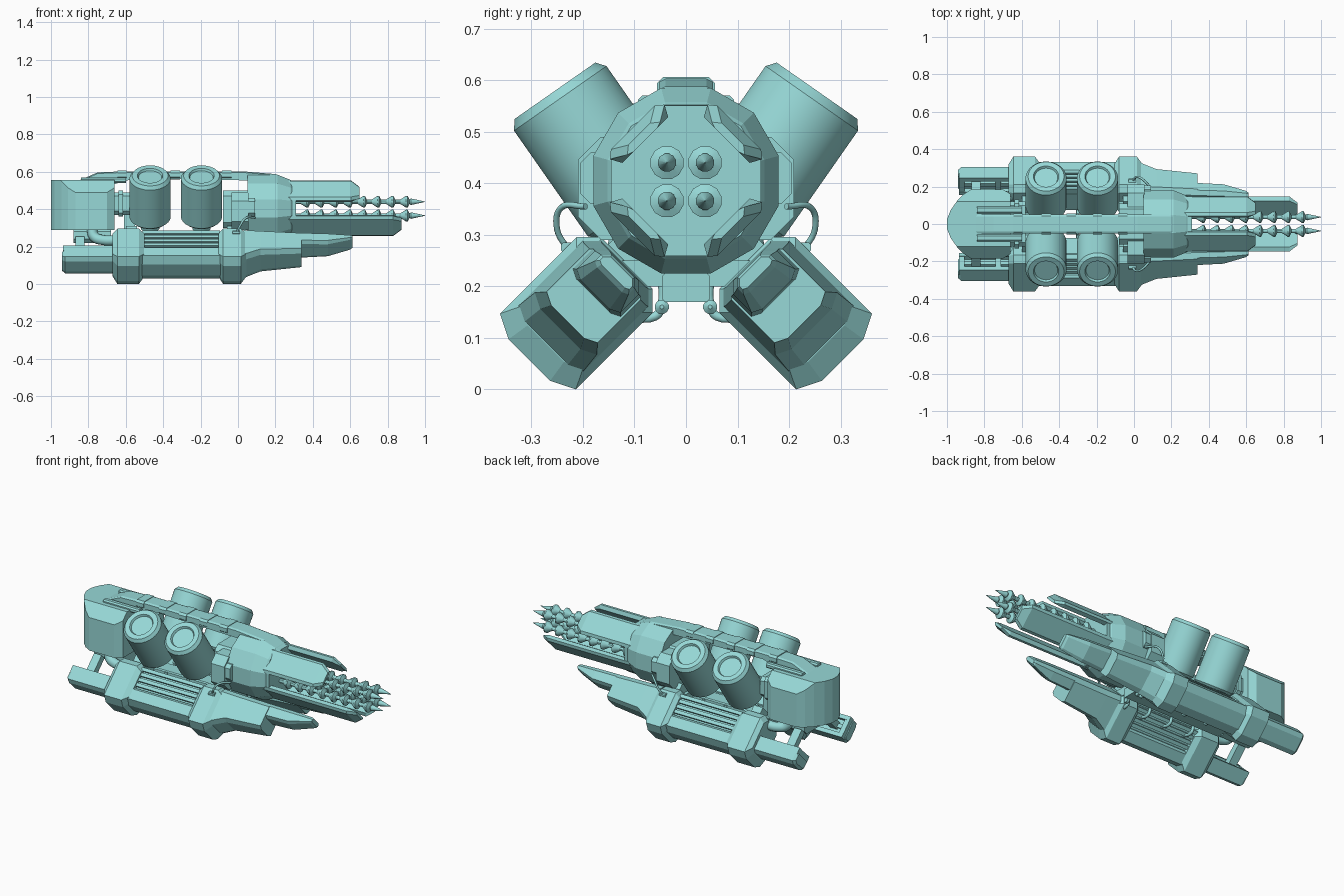
import bpy, bmesh, math
from mathutils import Vector

if "Cube" in bpy.data.objects:
    bpy.data.objects.remove(bpy.data.objects["Cube"])

teal = bpy.data.materials.new("pale_teal")
teal.diffuse_color = (0.31, 0.69, 0.68, 1)
teal.use_nodes = True
teal.node_tree.nodes["Principled BSDF"].inputs["Base Color"].default_value = teal.diffuse_color
R2 = math.sqrt(0.5)
AXIS_Z = 0.405          # main barrel axis height
POD_Z = 0.361           # point the lower pods radiate from


def finish(bm, name, smooth=False):
    bmesh.ops.recalc_face_normals(bm, faces=bm.faces[:])
    me = bpy.data.meshes.new(name)
    bm.to_mesh(me)
    bm.free()
    ob = bpy.data.objects.new(name, me)
    bpy.context.collection.objects.link(ob)
    me.materials.append(teal)
    if smooth:
        bpy.context.view_layer.objects.active = ob
        bpy.ops.object.select_all(action='DESELECT')
        ob.select_set(True)
        bpy.ops.object.shade_smooth_by_angle(angle=math.radians(30))
    return ob


def loft_bm(rings):
    bm = bmesh.new()
    vs = [[bm.verts.new(p) for p in r] for r in rings]
    n = len(rings[0])
    for a, b in zip(vs, vs[1:]):
        for i in range(n):
            j = (i + 1) % n
            bm.faces.new((a[i], a[j], b[j], b[i]))
    bm.faces.new(vs[0])
    bm.faces.new(vs[-1])
    return bm


def loft(name, rings, smooth=False):
    return finish(loft_bm(rings), name, smooth)


def lathe(name, prof, origin, direction, n, smooth=False):
    """prof: (distance along axis, radius)"""
    q = Vector(direction).to_track_quat('Z', 'Y')
    ang = [(i + .5) * 2 * math.pi / n for i in range(n)]
    rings = [[Vector(origin) + q @ Vector((r * math.cos(a), r * math.sin(a), t))
              for a in ang] for t, r in prof]
    return loft(name, rings, smooth)


def box(name, x0, x1, y0, y1, z0, z1, c=0.0):
    """Box along x with chamfered long edges."""
    pts = chamfer_rect(y0, y1, z0, z1, max(c, .0005))
    return loft(name, [[(x, y, z) for y, z in pts] for x in (x0, x1)])


def chamfer_rect(a0, a1, b0, b1, c):
    return [(a0 + c, b0), (a1 - c, b0), (a1, b0 + c), (a1, b1 - c),
            (a1 - c, b1), (a0 + c, b1), (a0, b1 - c), (a0, b0 + c)]


def tube(name, pts, r):
    cu = bpy.data.curves.new(name, 'CURVE')
    cu.dimensions = '3D'
    cu.bevel_depth = r
    cu.bevel_resolution = 3
    cu.use_fill_caps = True
    cu.resolution_u = 6
    sp = cu.splines.new('BEZIER')
    sp.bezier_points.add(len(pts) - 1)
    for bp, p in zip(sp.bezier_points, pts):
        bp.co = p
        bp.handle_left_type = bp.handle_right_type = 'AUTO'
    ob = bpy.data.objects.new(name, cu)
    bpy.context.collection.objects.link(ob)
    cu.materials.append(teal)


# Front barrel: twelve-sided drum tapering to an eight-sided muzzle
k12, k8 = math.cos(math.pi / 12), math.cos(math.pi / 8)
lathe("barrel_drum", [(.05, .18 / k12), (.21, .18 / k12), (.28, .152 / k12), (.29, .145 / k12)],
      (0, 0, AXIS_Z), (1, 0, 0), 12)
lathe("muzzle", [(.2, .146 / k8), (.31, .146 / k8)], (0, 0, AXIS_Z), (1, 0, 0), 8)

# Four diagonal petals around the drills; the lower pair is longer
for sy in (-1, 1):
    for sz, end in ((1, .65), (-1, .875)):
        rings = []
        for x, w, r0, r1 in ((.28, .075, .112, .146), (end - .045, .075, .112, .146),
                             (end, .045, .112, .128)):
            sec = [(r0, -w + .012), (r1 - .012, -w), (r1, -w + .015),
                   (r1, w - .015), (r1 - .012, w), (r0, w - .012)]
            rings.append([(x, sy * (r + v) * R2, AXIS_Z + sz * (r - v) * R2) for r, v in sec])
        loft("petal", rings)

# Four barbed drill rods
prof = [(.29, .012)]
for i in range(8):
    x = .335 + i * .076
    prof += [(x, .012), (x + .032, .033), (x + .04, .033), (x + .05, .012)]
prof += [(.925, .018), (1.0, .001)]
for sy in (-1, 1):
    for dz in (-.037, .037):
        lathe("drill_rod", prof, (0, sy * .037, .403 + dz), (1, 0, 0), 12, True)

# Rear engine block: rounded plan with sloped top sides
half = [(-.66, .16), (-.70, .185), (-.87, .185), (-.91, .16), (-.945, .125), (-.98, .075), (-1.0, .025)]
plan = half + [(x, -y) for x, y in reversed(half)]
bm = loft_bm([[(x, y, z) for x, y in plan] for z in (.29, .555)])
for s in (-1, 1):
    bmesh.ops.bisect_plane(bm, geom=bm.verts[:] + bm.edges[:] + bm.faces[:], plane_co=(0, s * .185, .49),
                           plane_no=Vector((0, s * .065, .065)).normalized(), clear_outer=True)
    bmesh.ops.holes_fill(bm, edges=[e for e in bm.edges if e.is_boundary], sides=0)
finish(bm, "engine_block")
box("engine_block_base", -.88, -.68, -.12, .12, .22, .30, .02)
box("rear_coupling", -.67, -.58, -.12, .12, .37, .49, .02)
box("rear_coupling_rib", -.64, -.615, -.13, .13, .36, .50, .02)

# Side plates and neck behind the barrel drum
box("neck", -.08, .06, -.11, .11, .30, .50, .03)
box("side_plate", -.035, .055, -.21, .21, .29, .49, .045)
box("side_plate_rib", .0, .09, -.205, .205, .36, .46, .02)

# Top spine
side = [(-.87, .545), (-.75, .597), (-.60, .603), (.02, .603), (.2, .588), (.29, .552),
        (.27, .53), (.05, .56), (-.55, .572), (-.66, .54)]
loft("spine", [[(x, s * w, z - d) for x, z in side] for s, w, d in
               ((-1, .052, .006), (-1, .04, 0), (1, .04, 0), (1, .052, .006))])
for x in (-.62, -.47, -.335, -.195, -.06):
    box("spine_clamp", x - .025, x + .025, -.056, .056, .56, .606, .012)
for s in (-1, 1):
    box("spine_side_rail", -.84, -.60, s * .075 - .018, s * .075 + .018, .54, .57, .008)

# Four slanted canisters with recessed lids
for sy in (-1, 1):
    d = Vector((0, sy * .573, .82))
    for x in (-.47, -.195):
        lathe("canister", [(0, .098), (.012, .11), (.262, .11), (.28, .096), (.28, .068), (.268, .062)],
              Vector((x, sy * .094, .35)), d, 32, True)
        lathe("canister_foot", [(-.06, .05), (.01, .05)], (x, sy * .094, .35), d, 16, True)

# Keel and cross yokes joining the pods
box("keel", -.62, .03, -.047, .047, .17, .225, .006)
for x in (-.58, -.03):
    box("cross_yoke", x - .05, x + .05, -.14, .14, .20, .25, .015)
    box("yoke_post", x - .03, x + .03, -.05, .05, .22, .40, .01)


def pod_part(name, s, secs):
    """secs: (x, inner u, outer u, half width, inner chamfer, outer chamfer)."""
    rings = []
    for x, u0, u1, w, ci, co in secs:
        sec = [(u0, -w + ci), (u0 + ci, -w), (u1 - co * .5, -w), (u1, -w + co),
               (u1, w - co), (u1 - co * .5, w), (u0 + ci, w), (u0, w - ci)]
        rings.append([(x, s * (u + v) * R2, POD_Z - (u - v) * R2) for u, v in sec])
    return loft(name, rings)


def pod_bar(name, s, x0, x1, u0, u1, v0, v1):
    loft(name, [[(x, s * (u + v) * R2, POD_Z - (u - v) * R2)
                 for u, v in ((u0, v0), (u1, v0), (u1, v1), (u0, v1))] for x in (x0, x1)])


for s in (-1, 1):
    # Collars
    for a, b in ((-.67, -.50), (-.105, .045)):
        pod_part("pod_collar", s, [(a, .185, .385, .085, .03, .035), (a + .025, .163, .43, .104, .033, .047),
                                   (b - .03, .163, .43, .104, .033, .047), (b, .185, .385, .085, .03, .035)])
    # Middle body: core, rounded outer hull and cooling ribs
    pod_part("pod_core", s, [(x, .18, .38, .062, .02, .02) for x in (-.52, -.09)])
    pod_part("pod_hull", s, [(x, .31, .405, .086, .012, .045) for x in (-.52, -.09)])
    for i in range(4):
        u = .185 + i * .031
        pod_bar("pod_rib", s, -.51, -.095, u, u + .02, -.078, .078)
    # Stepped nose blade
    pod_part("pod_nose", s, [(.03, .168, .39, .09, .025, .03), (.12, .17, .345, .085, .025, .03),
                             (.34, .17, .325, .07, .025, .025)])
    pod_part("pod_blade", s, [(.33, .17, .255, .066, .02, .02), (.48, .17, .25, .06, .02, .02),
                              (.60, .172, .21, .046, .015, .012), (.612, .177, .20, .04, .01, .008)])
    # Rear tail tray with raised frame
    pod_part("tail_tray", s, [(-.94, .315, .365, .055, .008, .02), (-.925, .31, .378, .064, .008, .025),
                              (-.65, .31, .378, .064, .008, .025)])
    for v in (-.052, .052):
        pod_bar("tail_rail", s, -.935, -.65, .282, .32, v - .012, v + .012)
    for x in (-.935, -.74):
        pod_bar("tail_crossbar", s, x, x + .03, .284, .32, -.06, .06)
    pod_bar("tail_rod", s, -.91, -.65, .296, .315, -.012, .012)
    pod_bar("tail_strut", s, -.87, -.82, .17, .32, -.02, .02)
    pod_bar("pod_joint", s, -.60, -.54, .12, .18, -.05, .05)
    pod_bar("pod_joint", s, -.06, .01, .12, .18, -.05, .05)
    # Thick hoses from rear block to pods
    tube("rear_hose", [(-.64, s * .15, .235), (-.72, s * .145, .235), (-.77, s * .13, .255), (-.78, s * .12, .31)], .028)
    # Thin side cables
    tube("side_cable", [(.09, s * .195, .355), (.04, s * .243, .352), (.01, s * .25, .31), (-.01, s * .228, .27)], .006)
    box("cable_plug", -.03, .01, s * .225 - .018, s * .225 + .018, .265, .285, .005)
    # Under-keel pipes with rounded ends
    for x in (-.45, -.30, -.15, .0):
        tube("keel_pipe", [(x, s * .047, .22), (x, s * .047, .165), (x, s * .06, .142), (x, s * .13, .15)], .009)
    lathe("pipe_cap", [(0, .008), (.005, .014), (.02, .014), (.028, .004)], (.0, s * .047, .16), (1, 0, 0), 12, True)
